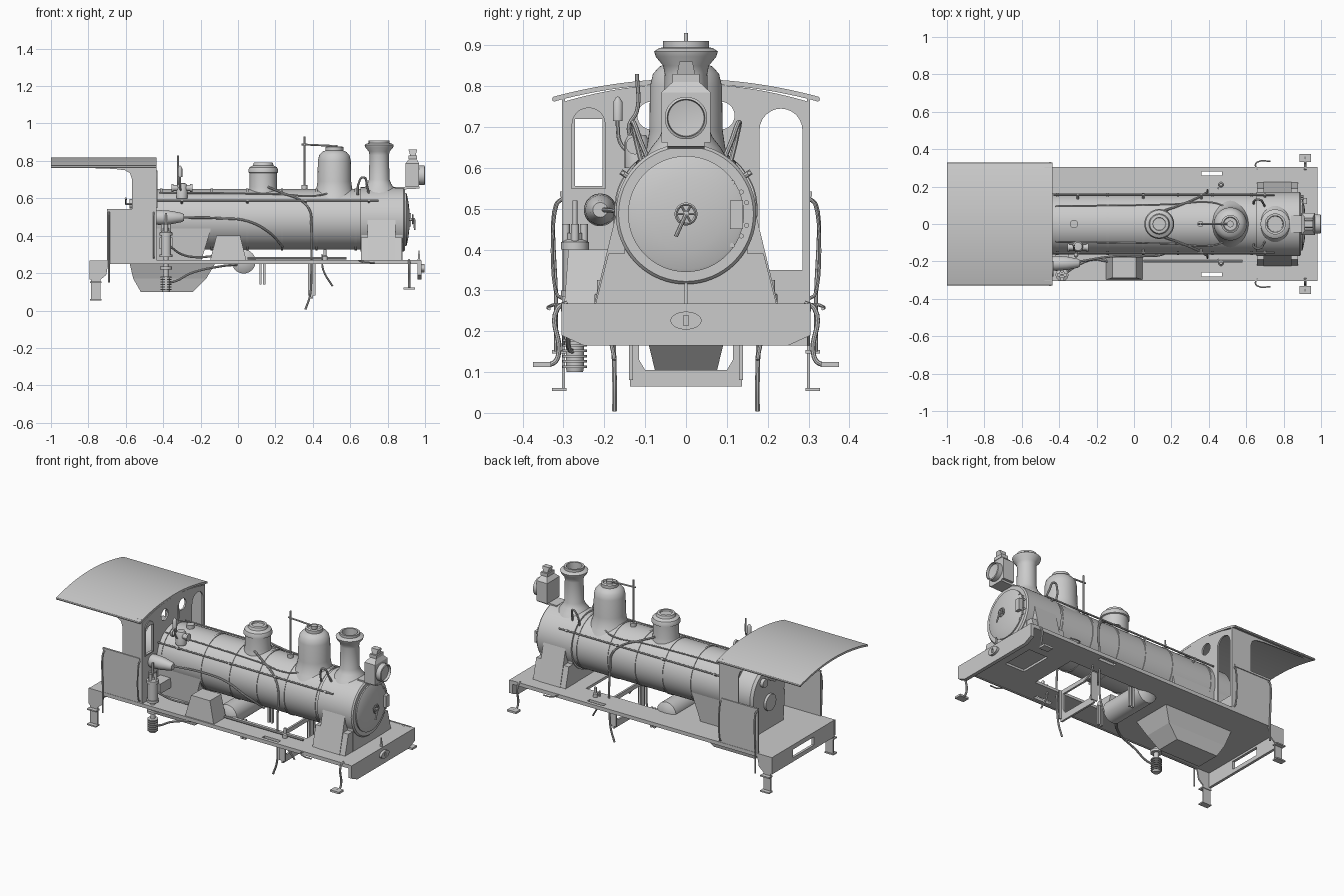
import bpy, bmesh
from math import sin, cos, pi, radians
from mathutils import Matrix, Vector

AX = {'z': Matrix.Identity(4),
      'x': Matrix(((0, 0, 1, 0), (1, 0, 0, 0), (0, 1, 0, 0), (0, 0, 0, 1))),
      'y': Matrix(((1, 0, 0, 0), (0, 0, -1, 0), (0, 1, 0, 0), (0, 0, 0, 1)))}
CZ = 0.487  # boiler centre height


def finish(ob, convert=False):
    bpy.context.collection.objects.link(ob)
    bpy.ops.object.select_all(action='DESELECT')
    ob.select_set(True)
    bpy.context.view_layer.objects.active = ob
    if convert:
        bpy.ops.object.convert(target='MESH')
    bpy.ops.object.shade_smooth_by_angle(angle=radians(35))
    return ob


def from_bm(name, bm, mat=None):
    bmesh.ops.recalc_face_normals(bm, faces=bm.faces)
    me = bpy.data.meshes.new(name)
    bm.to_mesh(me)
    bm.free()
    ob = bpy.data.objects.new(name, me)
    if mat:
        ob.matrix_world = mat
    return finish(ob)


def lathe(name, prof, loc=(0, 0, 0), axis='z', n=48):
    """Turn (radius, height) points about an axis through loc."""
    bm = bmesh.new()
    vs = [bm.verts.new((r, 0, h)) for r, h in prof]
    es = [bm.edges.new(p) for p in zip(vs, vs[1:])]
    bmesh.ops.spin(bm, geom=vs + es, axis=(0, 0, 1), cent=(0, 0, 0), angle=2 * pi, steps=n)
    bmesh.ops.remove_doubles(bm, verts=bm.verts, dist=1e-5)
    return from_bm(name, bm, Matrix.Translation(loc) @ AX[axis])


def rod(name, r, h0, h1, loc, axis='z', n=24):
    return lathe(name, [(0, h0), (r, h0), (r, h1), (0, h1)], loc, axis, n)


def frustum(name, lo, hi, z0, z1):
    """Box with separate (x0, x1, y0, y1) at the bottom and the top."""
    bm = bmesh.new()
    rings = [[bm.verts.new((q[i], q[j], z)) for i, j in ((0, 2), (1, 2), (1, 3), (0, 3))]
             for q, z in ((lo, z0), (hi, z1))]
    for r in rings:
        bm.faces.new(r)
    for i in range(4):
        k = (i + 1) % 4
        bm.faces.new((rings[0][i], rings[0][k], rings[1][k], rings[1][i]))
    return from_bm(name, bm)


def box(name, x0, x1, y0, y1, z0, z1):
    return frustum(name, (x0, x1, y0, y1), (x0, x1, y0, y1), z0, z1)


def plate(name, loops, axis, at, t):
    """Flat sheet: the first loop is the outline, the others are holes."""
    cu = bpy.data.curves.new(name, 'CURVE')
    cu.dimensions, cu.fill_mode, cu.extrude = '2D', 'BOTH', t / 2
    for pts in loops:
        sp = cu.splines.new('POLY')
        sp.points.add(len(pts) - 1)
        for p, q in zip(sp.points, pts):
            p.co = (q[0], q[1], 0, 1)
        sp.use_cyclic_u = True
    ob = bpy.data.objects.new(name, cu)
    off = {'x': (at, 0, 0), 'y': (0, at, 0), 'z': (0, 0, at)}[axis]
    ob.matrix_world = Matrix.Translation(off) @ AX[axis]
    return finish(ob, True)


def pipe(name, pts, r=0.005, bend=True):
    cu = bpy.data.curves.new(name, 'CURVE')
    cu.dimensions, cu.bevel_depth, cu.bevel_resolution = '3D', r, 2
    cu.use_fill_caps, cu.resolution_u = True, 8
    sp = cu.splines.new('BEZIER')
    sp.bezier_points.add(len(pts) - 1)
    for b, p in zip(sp.bezier_points, pts):
        b.co = p
        b.handle_left_type = b.handle_right_type = 'AUTO' if bend else 'VECTOR'
    return finish(bpy.data.objects.new(name, cu), True)


def rect(a, b, c, d):
    return [(a, c), (b, c), (b, d), (a, d)]


def ellipse(cx, cy, rx, ry, n=32):
    return [(cx + rx * cos(2 * pi * i / n), cy + ry * sin(2 * pi * i / n)) for i in range(n)]


def arched(a, b, c, d):
    m, r = (a + b) / 2, (b - a) / 2
    return [(a, c), (b, c)] + [(m + r * cos(pi * i / 12), d - r + r * sin(pi * i / 12)) for i in range(13)]


def on(x, deg, r=0.172):
    """Point on the boiler skin, angle measured from the top."""
    return (x, r * sin(radians(deg)), CZ + r * cos(radians(deg)))


# Boiler, bands, smokebox and door
lathe("boiler", [(0, -.56), (.15, -.56), (.162, -.545), (.162, .66), (0, .66)], (0, 0, CZ), 'x', 64)
lathe("smokebox", [(0, .655), (.172, .655), (.172, .885), (.165, .893), (0, .893)], (0, 0, CZ), 'x', 64)
for x in (-.41, -.14, .05, .235, .42, .63):
    lathe("boiler_band", [(.16, x - .006), (.1655, x - .006), (.1655, x + .006), (.16, x + .006)], (0, 0, CZ), 'x', 64)
lathe("smokebox_door", [(.142, .89), (.142, .9), (.135, .903), (.09, .912), (.045, .917), (0, .918)], (0, 0, CZ), 'x', 64)
rod("door_hub", .008, .91, .945, (0, 0, CZ), 'x')
lathe("door_wheel", [(.024, .93), (.028, .934), (.024, .938), (.02, .934), (.024, .93)], (0, 0, CZ), 'x', 32)
for a in range(3):
    d = Vector((0, cos(a * pi / 3), sin(a * pi / 3))) * .023
    pipe("wheel_spoke", [Vector((.934, 0, CZ)) - d, Vector((.934, 0, CZ)) + d], .003)
pipe("door_handle", [(.943, 0, CZ), (.945, -.025, .432)], .005)
box("door_hinge", .893, .925, .108, .14, .45, .52)
for a in (-42, -28, -14, 14, 28, 42):
    rod("door_bolt", .006, .888, .905, (0, .153 * cos(radians(a)), CZ + .153 * sin(radians(a)) * .75), 'x', 12)

# Saddle under the smokebox with slanting side casings
box("smokebox_saddle", .66, .88, -.15, .15, .265, .41)
for s in (1, -1):
    plate("saddle_casing", [[(s * .1, .265), (s * .225, .265), (s * .168, .5), (s * .1, .5)]], 'x', .768, .15)
    plate("saddle_foot", [[(s * .1, .265), (s * .222, .265), (s * .19, .39), (s * .1, .39)]], 'x', .768, .22)

# Chimney, domes
lathe("chimney", [(.105, .615), (.085, .65), (.065, .675), (.055, .7), (.052, .83), (.056, .85), (.074, .872),
                  (.078, .885), (.066, .893), (.056, .895), (.056, .91), (.044, .91), (.04, .7), (0, .7)], (.755, 0, 0))
lathe("steam_dome", [(.125, .59), (.11, .62), (.096, .65), (.09, .69), (.088, .8), (.081, .83), (.065, .848),
                     (.048, .855), (.048, .873), (.038, .878), (.034, .868), (0, .868)], (.515, 0, 0))
rod("dome_valve", .018, .85, .885, (.515, 0, 0))
lathe("sand_dome", [(.08, .62), (.076, .645), (.073, .66), (.073, .735), (.08, .738), (.08, .75), (.074, .765),
                    (.055, .775), (.05, .79), (.035, .792), (.033, .784), (0, .784)], (.135, 0, 0))
rod("valve_post", .005, .63, .93, (.355, 0, 0), n=12)
rod("valve_base", .016, .63, .67, (.355, 0, 0))
pipe("valve_lever", [(.34, 0, .888), (.515, 0, .88)], .005)

# Headlamp
box("headlamp_body", .895, .968, -.06, .06, .662, .785)
frustum("headlamp_cap", (.895, .968, -.06, .06), (.915, .955, -.033, .033), .785, .81)
box("headlamp_vent", .912, .958, -.033, .033, .81, .83)
frustum("headlamp_chimney", (.92, .95, -.022, .022), (.912, .958, -.016, .016), .83, .86)
lathe("headlamp_lens", [(.052, .96), (.052, .997), (.046, 1.0), (.044, .985), (0, .978)], (0, 0, .722), 'x')
plate("headlamp_bracket", [[(.84, .645), (.97, .652), (.97, .664), (.84, .66)]], 'y', 0, .09)

# Footplate with openings, buffer beams, coupler plate
slots = [rect(.36, .47, s * .27 - .012, s * .27 + .012) for s in (1, -1)]
plate("footplate", [rect(-.79, .98, -.302, .302), rect(.06, .57, -.15, .15), rect(.69, .82, -.1, .1)] + slots, 'z', .26, .016)
for s in (1, -1):
    box("footplate_edge", -.7, .96, s * .302 - .004, s * .302 + .004, .248, .27)
plate("front_beam", [[(-.305, .268), (-.305, .19), (-.25, .165), (.25, .165), (.305, .19), (.305, .268)]], 'x', .97, .022)
plate("rear_beam", [rect(-.3, .3, .165, .268), rect(-.1, .1, .19, .24)], 'x', -.785, .016)
plate("coupler_plate", [ellipse(0, .226, .038, .022), rect(-.006, .006, .214, .238)], 'x', .987, .018)
frustum("lamp_iron", (.96, .975, -.004, .004), (.965, .97, -.003, .003), .265, .32)

# Steps
for s in (1, -1):
    plate("rear_step_hanger", [[(-.795, .268), (-.69, .268), (-.705, .19), (-.735, .165), (-.735, .055),
                                (-.785, .055), (-.785, .165), (-.795, .175)]], 'y', s * .3, .008)
    for z in (.057, .15):
        box("rear_step_tread", -.79, -.73, s * .31 - .018, s * .31 + .018, z - .004, z + .004)
    pipe("front_step_rod", [(.915, s * .29, .27), (.915, s * .315, .255), (.915, s * .313, .14),
                            (.915, s * .325, .122), (.915, s * .36, .119)], .006)
    box("front_step_tread", .885, .945, s * .353 - .022, s * .353 + .022, .112, .124)

# Cab: front sheet, side sheets, arched roof
arc = [(.325 * i / 12, .806 - .044 * (i / 12) ** 2) for i in range(-12, 13)]
front = [(-.3, .26), (.3, .26)] + [(y * .92, z) for y, z in reversed(arc)]
plate("cab_front", [front, arched(.18, .285, .35, .745), rect(-.272, -.205, .555, .72)] +
      [ellipse(s * .085, .728, .034, .034) for s in (1, -1)], 'x', -.44, .01)
plate("window_frame", [arched(-.28, -.197, .548, .748), rect(-.272, -.205, .555, .72)], 'x', -.433, .006)
plate("cab_roof", [[(y, z + .012) for y, z in arc] + list(reversed(arc))], 'x', -.7175, .565)
side = [(-.7, .26), (-.435, .26), (-.435, .78), (-.98, .775), (-.97, .768), (-.66, .757), (-.605, .75),
        (-.578, .735), (-.566, .7), (-.566, .54), (-.7, .54)]
for s in (1, -1):
    plate("cab_side", [side], 'y', s * .3, .008)
    box("cab_side_rim", -.7, -.45, s * .303 - .006, s * .303 + .006, .53, .542)
    pipe("roof_gutter", [(-1, s * .322, .768), (-.435, s * .322, .768)], .006)
    pipe("cab_grab_rail", [(-.69, s * .302, .525), (-.69, s * .318, .51), (-.69, s * .318, .26), (-.69, s * .318, .15)], .005)
    pipe("cab_hand_rail", [(-.45, s * .302, .525), (-.45, s * .316, .51), (-.45, s * .316, .29), (-.45, s * .302, .28)], .004)

# Firebox, backhead fittings, ashpan
frustum("firebox", (-.56, -.2, -.14, .14), (-.56, -.14, -.155, .155), .255, .45)
rod("fire_door", .05, -.575, -.555, (0, 0, .43), 'x')
rod("gauge_dial", .025, -.58, -.555, (0, .06, .57), 'x')
pipe("regulator_handle", [(-.56, 0, .57), (-.6, 0, .57), (-.6, -.09, .6)], .006, False)
frustum("ashpan_upper", (-.56, -.17, -.092, .092), (-.58, -.12, -.125, .125), .17, .255)
frustum("ashpan_lower", (-.52, -.24, -.075, .075), (-.56, -.17, -.092, .092), .1, .17)

# Motion bracket, hangers, cross air tank
plate("motion_bracket", [rect(-.137, .137, .065, .255), [(-.1, .105), (.1, .105), (.115, .13), (.115, .23), (-.115, .23), (-.115, .13)]], 'x', .395, .012)
for s in (1, -1):
    for x in (.12, .14):
        box("spring_hanger", x - .006, x + .006, s * .13 - .008, s * .13 + .008, .14, .26)
    box("bracket_flange", .375, .415, s * .135 - .005, s * .135 + .005, .08, .255)
lathe("air_tank", [(0, -.165), (.04, -.16), (.064, -.145), (.064, .145), (.04, .16), (0, .165)], (.03, 0, .262), 'y')

# Tool box on the near footplate
frustum("tool_box", (-.15, .045, -.298, -.18), (-.115, .012, -.288, -.18), .265, .4)

# Air pump and lubricator
px, py = -.385, -.272
lathe("pump_steam_cylinder", [(0, .285), (.034, .285), (.034, .3), (.028, .3), (.028, .4), (.034, .4), (.034, .418),
                              (.02, .425), (.02, .44), (0, .44)], (px, py, 0), n=32)
for dx, dy in ((-.018, 0), (.018, 0), (0, .022), (0, -.022)):
    rod("pump_valve", .01, .42, .462, (px + dx, py + dy, 0), n=12)
rod("pump_spindle", .006, .42, .52, (px, py, 0), n=12)
rod("pump_piston_rod", .014, .17, .3, (px, py, 0))
rod("pump_flange", .032, .22, .235, (px, py, 0))
ribs = [(0, .1), (.02, .1)]
for i in range(6):
    z = .11 + i * .013
    ribs += [(.022, z), (.03, z), (.03, z + .006), (.022, z + .006)]
lathe("pump_air_cylinder", ribs + [(0, .186)], (px, py, 0), n=32)
box("pump_mount", -.42, -.35, -.25, -.14, .33, .39)
lathe("injector_body", [(0, -.44), (.036, -.438), (.04, -.42), (.036, -.36), (.024, -.3), (.018, -.29), (0, -.29)], (0, -.21, .497), 'x')

# Turret, whistle and rods by the cab
lathe("turret", [(0, .6), (.03, .6), (.03, .665), (.022, .68), (0, .682)], (-.3, -.12, 0))
rod("turret_arm", .016, -.35, -.25, (0, -.125, .655), 'x')
for x in (-.35, -.25):
    rod("turret_wheel", .022, -.006, .006, (x, -.125, .655), 'x')
pipe("whistle_pipe", [(-.3, -.13, .63), (-.31, -.16, .66), (-.31, -.167, .7), (-.31, -.167, .74)], .005)
lathe("whistle_bell", [(0, .715), (.012, .715), (.012, .76), (.005, .772), (0, .775)], (-.31, -.167, 0), n=20)
pipe("vent_pipe", [(-.32, -.13, .66), (-.32, -.14, .7), (-.32, -.12, .74), (-.32, -.12, .83)], .005)
rod("boiler_plug", .022, .63, .67, (-.32, 0, 0))

# Pipes and rails on both sides of the boiler
for s in (1, -1):
    pipe("hand_rail", [on(-.43, s * 57, .185), on(.75, s * 57, .185)], .005)
    for x in (-.3, .05, .36, .7):
        pipe("rail_knob", [on(x, s * 57, .16), on(x, s * 57, .19)], .007)
    pipe("sand_pipe", [(.16, s * .07, .66), on(.24, s * 35), on(.34, s * 55), on(.385, s * 75), on(.392, s * 100),
                       (.392, s * .18, .36), (.392, s * .178, .2), (.385, s * .175, .08), (.36, s * .175, .005)], .006)
    pipe("rear_sand_pipe", [(.45, s * .19, .3), (.455, s * .19, .22), (.505, s * .175, .13)], .005)
    lathe("foot_valve", [(0, .265), (.014, .265), (.014, .29), (.008, .295), (.008, .325), (0, .325)], (.465, s * .21, 0), n=20)
    pipe("smokebox_pipe", [on(.64, s * 40), on(.645, s * 33, .23), on(.67, s * 30, .26), on(.69, s * 32, .21), on(.7, s * 35, .16)], .006)
    pipe("front_rail", [(.66, s * .29, .265), (.65, s * .32, .265), (.67, s * .335, .26), (.73, s * .335, .255)], .004)
    pipe("steam_pipe", [(.5, s * .09, .63), on(.42, s * 42), on(.2, s * 38), on(-.42, s * 34)], .004)
pipe("feed_pipe", [(-.29, -.2, .497), on(-.1, -88), on(.05, -93), on(.16, -112), on(.24, -150)], .006)
pipe("foot_pipe", [(.05, -.2, .28), (.3, -.2, .28), (.58, -.2, .28)], .007)
pipe("pump_air_pipe", [(px, py, .15), (-.34, -.285, .155), (-.25, -.285, .2), (-.1, -.25, .235), (.0, -.15, .245)], .006)
pipe("pump_steam_pipe", [(-.36, -.26, .34), (-.3, -.22, .3), (-.22, -.19, .285), (-.14, -.2, .29)], .006)
